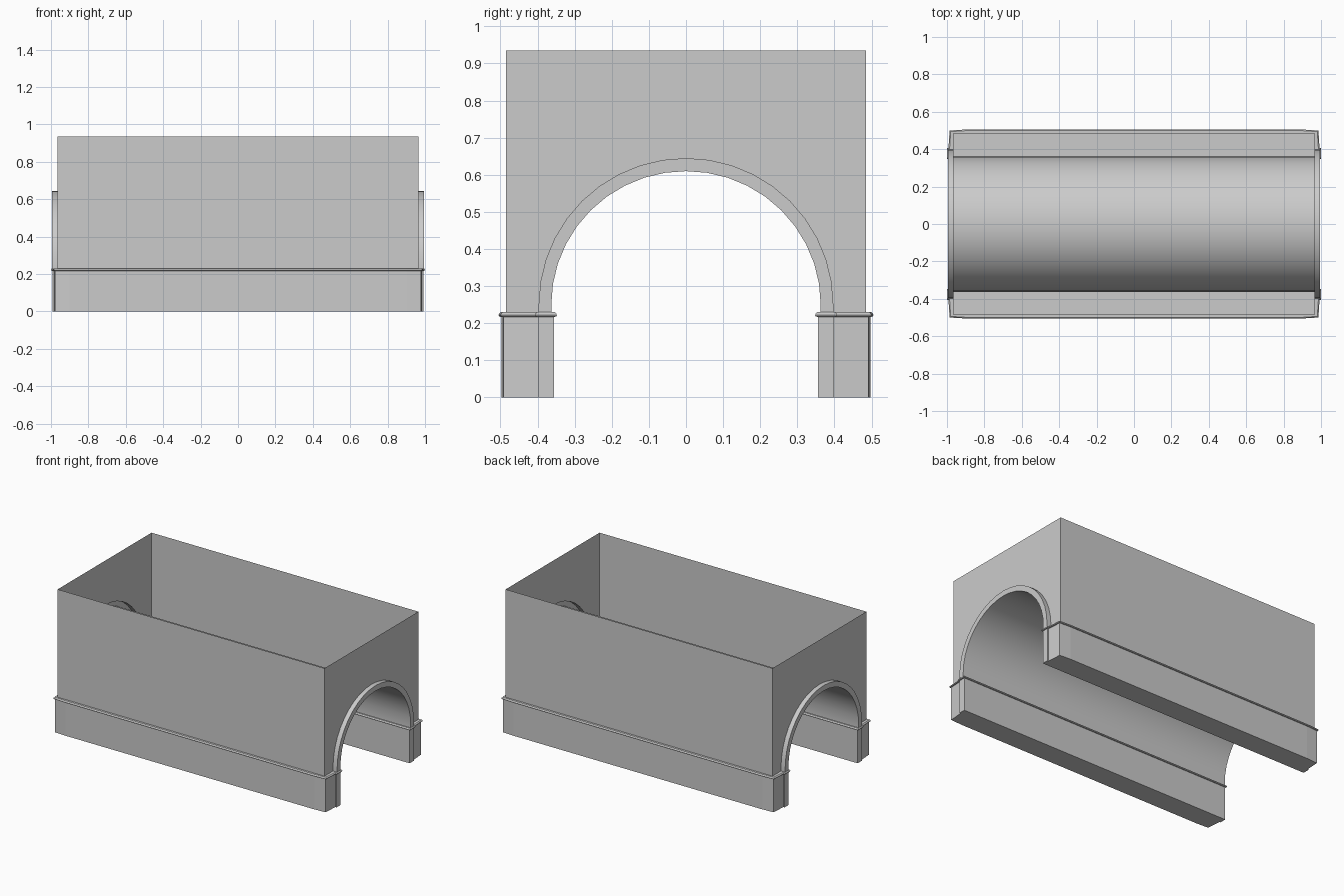
import bpy, bmesh, math

if "Cube" in bpy.data.objects:
    bpy.data.objects.remove(bpy.data.objects["Cube"])

SEG = 20          # segments of the arch
SPRING = 0.25     # height where the curve starts
BASE = 0.23       # top of the moulding


def make_object(name, bm, smooth=False):
    bmesh.ops.remove_doubles(bm, verts=bm.verts, dist=1e-5)
    bmesh.ops.recalc_face_normals(bm, faces=bm.faces)
    mesh = bpy.data.meshes.new(name)
    bm.to_mesh(mesh)
    bm.free()
    obj = bpy.data.objects.new(name, mesh)
    bpy.context.collection.objects.link(obj)
    if smooth:
        bpy.ops.object.select_all(action='DESELECT')
        obj.select_set(True)
        bpy.context.view_layer.objects.active = obj
        bpy.ops.object.shade_smooth_by_angle(angle=math.radians(30))
    return obj


def arch(a, b):
    """Arch profile in y, z with short straight legs."""
    pts = [(a, BASE)]
    for i in range(SEG + 1):
        t = math.pi * i / SEG
        pts.append((a * math.cos(t), SPRING + b * math.sin(t)))
    return pts + [(-a, BASE)]


def strip(bm, p, q):
    """Quads between two open rows of 3D points."""
    p = [bm.verts.new(c) for c in p]
    q = [bm.verts.new(c) for c in q]
    for i in range(len(p) - 1):
        bm.faces.new((p[i], p[i + 1], q[i + 1], q[i]))


def at(profile, x):
    return [(x, y, z) for y, z in profile]


inner = arch(0.363, 0.36)
outer = arch(0.397, 0.395)

# barrel vault
bm = bmesh.new()
strip(bm, at(inner, -0.995), at(inner, 0.995))
make_object("barrel_vault", bm, True)

# raised arch trims on both ends
bm = bmesh.new()
for s in (-1, 1):
    strip(bm, at(inner, s * 0.995), at(outer, s * 0.995))
    strip(bm, at(outer, s * 0.995), at(outer, s * 0.965))
make_object("arch_trim", bm, True)

# open-topped outer walls, end walls have the arch opening
W, L, TOP = 0.485, 0.965, 0.935
bm = bmesh.new()
for s in (-1, 1):
    strip(bm, [(-L, s * W, BASE), (L, s * W, BASE)],
          [(-L, s * W, TOP), (L, s * W, TOP)])
    border = [(W, BASE), (W, TOP), (-W, TOP), (-W, BASE)] + outer[::-1]
    bm.faces.new([bm.verts.new((s * L, y, z)) for y, z in border])
make_object("walls", bm)

# plinths with moulding, lofted from a stepped footprint
foot = [(0.992, 0.356), (0.992, 0.399), (0.984, 0.399), (0.978, 0.492), (0.90, 0.497)]
upper = [(0.995, 0.363), (0.995, 0.397), (0.965, 0.397), (0.965, 0.485), (0.90, 0.485)]
push = [(1, -1), (1, 1), (1, 1), (1, 1), (0, 1)]


def footprint(offset):
    return [(x + offset * u, y + offset * v) for (x, y), (u, v) in zip(foot, push)]


levels = [(footprint(0), 0), (footprint(0), 0.217), (footprint(0.006), 0.218),
          (footprint(0.008), 0.222), (footprint(0.006), 0.227),
          (footprint(0.002), BASE), (upper, BASE)]
for side, name in ((-1, "front_plinth"), (1, "back_plinth")):
    bm = bmesh.new()
    rings = []
    for half, z in levels:
        loop = half + [(-x, y) for x, y in half[::-1]]
        rings.append([bm.verts.new((x, side * y, z)) for x, y in loop])
    for p, q in zip(rings, rings[1:]):
        for i in range(len(p)):
            j = (i + 1) % len(p)
            bm.faces.new((p[i], p[j], q[j], q[i]))
    bm.faces.new(rings[0])
    make_object(name, bm)
